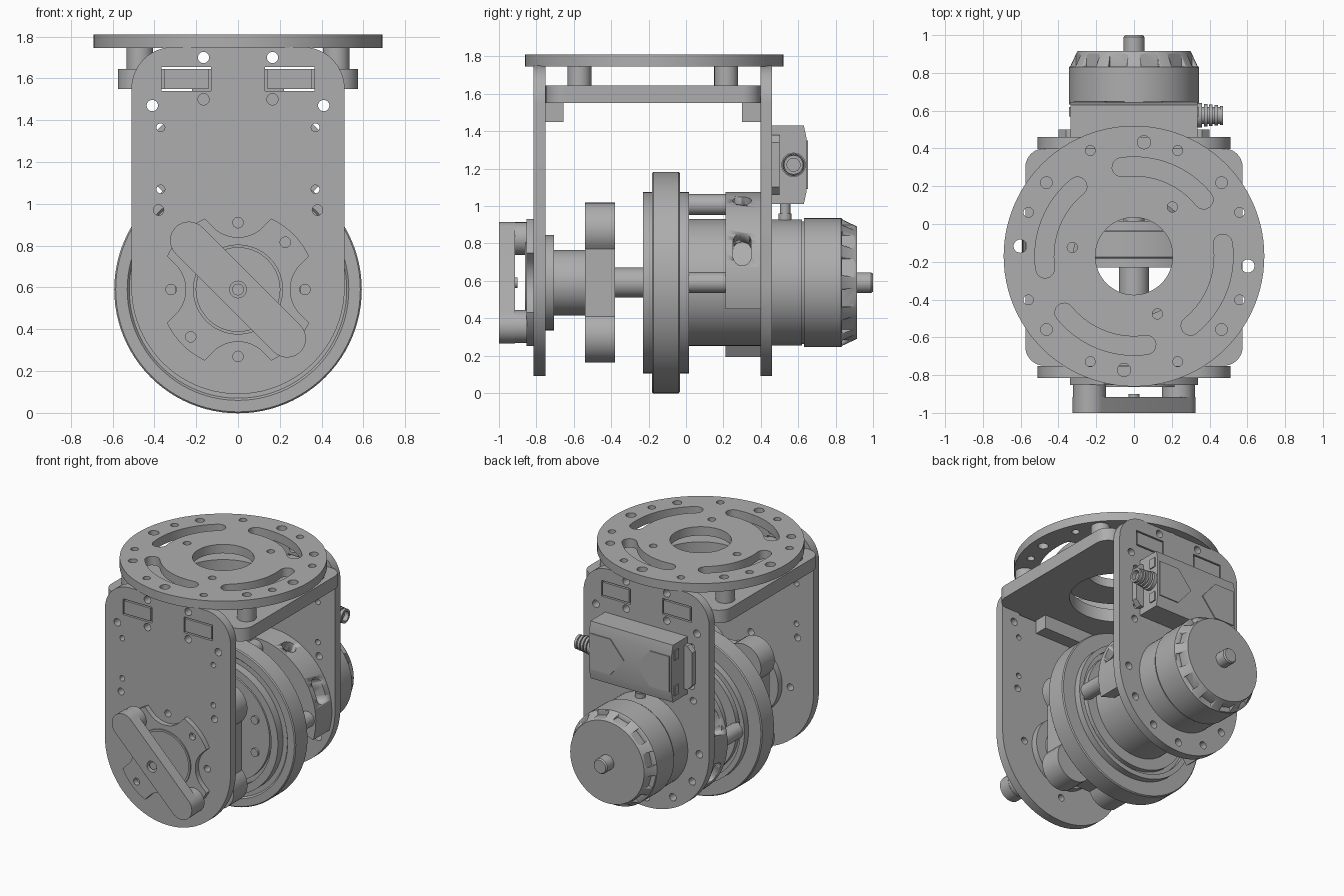
import bpy, bmesh
from math import sin, cos, pi, radians, sqrt
from mathutils import Matrix, Vector

if "Cube" in bpy.data.objects:
    bpy.data.objects.remove(bpy.data.objects["Cube"])

grey = bpy.data.materials.new("machined_grey")
grey.use_nodes = True
GREY = (0.42, 0.42, 0.42, 1)
grey.diffuse_color = GREY
grey.node_tree.nodes["Principled BSDF"].inputs["Base Color"].default_value = GREY

HUB = 0.59                       # height of the main axle
DISC_Y = -0.17                   # centre of the turntable disc
FLAT = Matrix.Identity(4)
# Frames that stand a profile up: along y, along x, along the axle
ALONG_Y = Matrix(((1, 0, 0, 0), (0, 0, 1, 0), (0, 1, 0, 0), (0, 0, 0, 1)))
ALONG_X = Matrix(((0, 0, 1, 0), (1, 0, 0, 0), (0, 1, 0, 0), (0, 0, 0, 1)))
AXLE = Matrix.Translation((0, 0, HUB)) @ ALONG_Y


def arc(cx, cy, r, a0, a1, n=16):
    return [(cx + r * cos(radians(a0 + (a1 - a0) * i / n)),
             cy + r * sin(radians(a0 + (a1 - a0) * i / n))) for i in range(n + 1)]


def circle(cx, cy, r, n=24):
    return arc(cx, cy, r, 0, 360, n)[:-1]


def ring_of(r, angles, size, cx=0, cy=0):
    return [circle(cx + r * cos(radians(a)), cy + r * sin(radians(a)), size) for a in angles]


def rect(x0, x1, y0, y1):
    return [(x0, y0), (x1, y0), (x1, y1), (x0, y1)]


def rounded(x0, x1, y0, y1, r):
    return (arc(x1 - r, y1 - r, r, 0, 90) + arc(x0 + r, y1 - r, r, 90, 180)
            + arc(x0 + r, y0 + r, r, 180, 270) + arc(x1 - r, y0 + r, r, 270, 360))


def finish(name, bm, frame):
    bm.transform(frame)
    bmesh.ops.remove_doubles(bm, verts=bm.verts, dist=1e-5)
    bmesh.ops.recalc_face_normals(bm, faces=bm.faces)
    me = bpy.data.meshes.new(name)
    bm.to_mesh(me)
    bm.free()
    me.materials.clear()
    me.materials.append(grey)
    ob = bpy.data.objects.new(name, me)
    bpy.context.collection.objects.link(ob)
    bpy.ops.object.select_all(action="DESELECT")
    ob.select_set(True)
    bpy.context.view_layer.objects.active = ob
    bpy.ops.object.shade_smooth_by_angle(angle=radians(30))
    return ob


def prism(name, outlines, lo, hi, frame=FLAT):
    """Extrude an outline, with any inner outlines left as holes."""
    cu = bpy.data.curves.new(name, "CURVE")
    cu.dimensions, cu.fill_mode, cu.extrude = "2D", "BOTH", (hi - lo) / 2
    for pts in outlines:
        sp = cu.splines.new("POLY")
        sp.points.add(len(pts) - 1)
        for p, (x, y) in zip(sp.points, pts):
            p.co = (x, y, 0, 1)
        sp.use_cyclic_u = True
    tmp = bpy.data.objects.new(name, cu)
    bpy.context.collection.objects.link(tmp)
    dg = bpy.context.evaluated_depsgraph_get()
    me = bpy.data.meshes.new_from_object(tmp.evaluated_get(dg))
    bm = bmesh.new()
    bm.from_mesh(me)
    bpy.data.objects.remove(tmp)
    bpy.data.meshes.remove(me)
    return finish(name, bm, frame @ Matrix.Translation((0, 0, (lo + hi) / 2)))


def lathe(name, profile, frame=AXLE, steps=72):
    """Revolve (radius, distance) points about the frame's third axis."""
    bm = bmesh.new()
    vs = [bm.verts.new((r, 0, d)) for r, d in profile]
    es = [bm.edges.new(pair) for pair in zip(vs, vs[1:])]
    bmesh.ops.spin(bm, geom=vs + es, cent=(0, 0, 0), axis=(0, 0, 1),
                   angle=2 * pi, steps=steps, use_merge=True)
    return finish(name, bm, frame)


def rod(name, r, lo, hi, frame=AXLE, steps=32):
    return lathe(name, [(0, lo), (r, lo), (r, hi), (0, hi)], frame, steps)


def cut(ob, cutters):
    for c in cutters:
        c.hide_render = True
        mod = ob.modifiers.new("cut", "BOOLEAN")
        mod.operation, mod.object, mod.solver = "DIFFERENCE", c, "EXACT"
        bpy.context.view_layer.objects.active = ob
        bpy.ops.object.modifier_apply(modifier=mod.name)
        bpy.data.objects.remove(c)


def radial(angle, y):
    """Frame pointing outwards from the axle: tangent, y, outward."""
    a = radians(angle)
    m = Matrix(((-sin(a), 0, cos(a)), (0, 1, 0), (cos(a), 0, sin(a)))).to_4x4()
    return Matrix.Translation((0, y, HUB)) @ m


# Turntable disc with curved slots and bolt circles
quarters = range(0, 360, 90)
holes = [circle(0, DISC_Y, 0.205, 48)]
for q in quarters:
    end0, end1 = 39 + q, 98 + q
    c0, c1 = [(0.475 * cos(radians(a)), DISC_Y + 0.475 * sin(radians(a))) for a in (end0, end1)]
    holes.append(arc(0, DISC_Y, 0.525, end0, end1) + arc(*c1, 0.05, end1, end1 + 180, 8)[1:-1]
                 + arc(0, DISC_Y, 0.425, end1, end0) + arc(*c0, 0.05, end0 + 180, end0 + 360, 8)[1:-1])
holes += ring_of(0.605, [85 + q for q in quarters], 0.035, 0, DISC_Y)
holes += ring_of(0.605, [40, 140, 220, 320], 0.031, 0, DISC_Y)
holes += ring_of(0.605, [22.5 + 45 * i for i in range(8)], 0.026, 0, DISC_Y)
holes += ring_of(0.33, [52, 172, 292], 0.027, 0, DISC_Y)
prism("turntable_disc", [circle(0, DISC_Y, 0.69, 96)] + holes, 1.745, 1.81)

# Cross plate below it, with standoffs, tabs and corner blocks
prism("cross_plate", [rounded(-0.575, 0.575, -0.75, 0.40, 0.1), circle(0, DISC_Y, 0.32, 48)], 1.55, 1.645)
for sx in (-1, 1):
    for y in (-0.57, 0.215):
        rod("disc_standoff", 0.064, 1.64, 1.75, Matrix.Translation((sx * 0.47, y, 0)))
    for y0, y1 in ((-0.815, -0.74), (0.39, 0.46)):
        x0, x1 = sorted((sx * 0.14, sx * 0.355))
        prism("plate_tab", [rect(x0, x1, y0, y1)], 1.55, 1.645)
for y0, y1 in ((-0.75, -0.655), (0.30, 0.40)):
    prism("corner_block", [rect(-0.22, 0.22, y0, y1)], 1.45, 1.55)

# Two upright side plates
outline = arc(0.31, 1.55, 0.2, 0, 90) + arc(-0.31, 1.55, 0.2, 90, 180) + arc(0, HUB + 0.01, 0.51, 180, 360, 40)
holes = []
for sx in (-1, 1):
    for x, z, r in ((0.165, 1.70, 0.027), (0.165, 1.50, 0.027), (0.41, 1.47, 0.027),
                    (0.37, 1.365, 0.02), (0.37, 1.07, 0.02), (0.38, 0.97, 0.025)):
        holes.append(circle(sx * x, z, r))
    x0, x1 = sorted((sx * 0.13, sx * 0.365))
    holes.append(rect(x0, x1, 1.54, 1.655))
prism("front_plate", [outline] + holes + ring_of(0.32, quarters, 0.025, 0, HUB), -0.815, -0.752, ALONG_Y)
prism("back_plate", [outline] + holes + ring_of(0.43, range(180, 361, 30), 0.027, 0, HUB), 0.397, 0.46, ALONG_Y)

# Scalloped hub flange on the front
scallop = []
for i in range(144):
    a = 2 * pi * i / 144
    off = (a + pi / 4) % (pi / 2) - pi / 4
    side = abs(0.42 * sin(off))
    r = 0.42 * cos(off) - sqrt(0.17 ** 2 - side ** 2) if side < 0.17 else 0.38
    r = min(r, 0.375)
    scallop.append((r * cos(a), r * sin(a)))
prism("hub_flange", [scallop] + ring_of(0.32, [45, 225], 0.025), -0.853, -0.81, AXLE)
lathe("hub_lip", [(0.2, -0.85), (0.2, -0.862), (0.215, -0.862), (0.215, -0.85)])

# Diagonal bridge arm with end feet and hex nuts
D = 0.235
prism("bridge_arm", [arc(D, -D, 0.09, -135, 45) + arc(-D, D, 0.09, 45, 225), circle(0, 0, 0.04)],
      -1.0, -0.915, AXLE)
rod("arm_axle_pin", 0.028, -0.985, -0.9)
for s in (-1, 1):
    spot = AXLE @ Matrix.Translation((s * D, -s * D, 0))
    rod("arm_foot", 0.088, -0.92, -0.85, spot)
    prism("arm_nut", [circle(0, 0, 0.055, 6), circle(0, 0, 0.027)], -1.0, -0.992 - 0.012, spot)

# Inner bearing boss, lobed spider and axle
lathe("bearing_boss", [(0, -0.76), (0.255, -0.76), (0.255, -0.705), (0.175, -0.705), (0.175, -0.53), (0, -0.53)])
lobes = []
for a in (55, 125, 235, 305):
    lobes += arc(0.345 * cos(radians(a)), 0.345 * sin(radians(a)), 0.145, a - 100, a + 100)
prism("spider", [lobes], -0.54, -0.38, AXLE)
rod("axle", 0.08, -0.4, -0.2)

# Flanged wheel with grooved faces and bolts
lathe("wheel", [(0, -0.205), (0.40, -0.205), (0.40, -0.18), (0.43, -0.18), (0.43, -0.23), (0.485, -0.23),
                (0.485, -0.17), (0.52, -0.17), (0.53, -0.182), (0.585, -0.182), (0.592, -0.175),
                (0.592, -0.04), (0.585, -0.033), (0.485, -0.033), (0.485, 0.015), (0.45, 0.015),
                (0.45, -0.02), (0.42, -0.02), (0.42, 0.015), (0, 0.015)], steps=96)
for i in range(8):
    a = radians(45 * i + 22.5)
    rod("wheel_bolt", 0.03, -0.22, -0.2, AXLE @ Matrix.Translation((0.31 * cos(a), 0.31 * sin(a), 0)), 16)

# Curved motor mount and its standoffs
mount = prism("motor_mount", [arc(0, 0, 0.485, -17, 235, 56) + arc(0, 0, 0.36, 235, -17, 56)], 0.21, 0.40, AXLE)
slot = arc(0.045, 0, 0.048, -90, 90) + arc(-0.045, 0, 0.048, 90, 270)
cut(mount, [prism("cutter", [slot], 0.3, 0.6, radial(a, 0.30)) for a in (22, 158, 205)]
    + [prism("cutter", [circle(0, 0, 0.05)], 0.3, 0.6, radial(a, 0.30)) for a in (65, 115)])
for a in (0, 90, 180):
    rod("mount_standoff", 0.056, 0.0, 0.22,
        AXLE @ Matrix.Translation((0.417 * cos(radians(a)), 0.417 * sin(radians(a)), 0)))

# Motor with vented tapering cap and output shaft
motor = lathe("motor", [(0, 0), (0.34, 0), (0.34, 0.46), (0.337, 0.46), (0.337, 0.62), (0.328, 0.62),
                        (0.328, 0.632), (0.345, 0.632), (0.345, 0.83), (0.335, 0.84), (0.30, 0.915), (0, 0.915)])
cut(motor, [prism("cutter", [rect(-0.05, 0.05, -0.04, 0.04)], 0.305, 0.5, radial(a, 0.875))
            for a in range(15, 375, 30)])
lathe("motor_shaft", [(0, 0.9), (0.055, 0.9), (0.055, 0.99), (0.048, 1.0), (0, 1.0)], steps=32)

# Controller box with flange, raised panels, ports and plug
prism("controller_flange", [[(-0.40, 1.1), (-0.36, 1.06), (0.36, 1.06), (0.40, 1.1), (0.40, 1.34),
                             (0.36, 1.38), (-0.36, 1.38), (-0.40, 1.34)]], 0.455, 0.50, ALONG_Y)
prism("controller_box", [[(0.455, 1.01), (0.63, 1.01), (0.645, 1.08), (0.645, 1.36), (0.63, 1.43), (0.455, 1.43)]],
      -0.335, 0.335, ALONG_X)
for s in (-1, 1):
    prism("chevron_panel", [[(s * 0.32, 1.09), (s * 0.16, 1.09), (s * 0.05, 1.22), (s * 0.16, 1.35),
                             (s * 0.32, 1.35)]], 0.645, 0.652, ALONG_Y)
    for z in (1.09, 1.35):
        lo, hi = sorted((s * 0.335, s * 0.343))
        prism("port", [rect(0.57, 0.62, z - 0.035, z + 0.035)], lo, hi, ALONG_X)
plug = [(0, 0.33), (0.065, 0.33), (0.065, 0.36)]
for i in range(4):
    x = 0.36 + 0.028 * i
    plug += [(0.045, x), (0.045, x + 0.01), (0.06 - 0.003 * i, x + 0.01), (0.06 - 0.003 * i, x + 0.028)]
plug += [(0.035, 0.472), (0.035, 0.44), (0, 0.44)]
lathe("cable_plug", plug, Matrix.Translation((0, 0.575, 1.22)) @ ALONG_X, 32)
rod("motor_cable", 0.028, 0.90, 1.02, Matrix.Translation((0, 0.53, 0)), 16)
rod("cable_collar", 0.035, 0.92, 0.96, Matrix.Translation((0, 0.53, 0)), 16)
